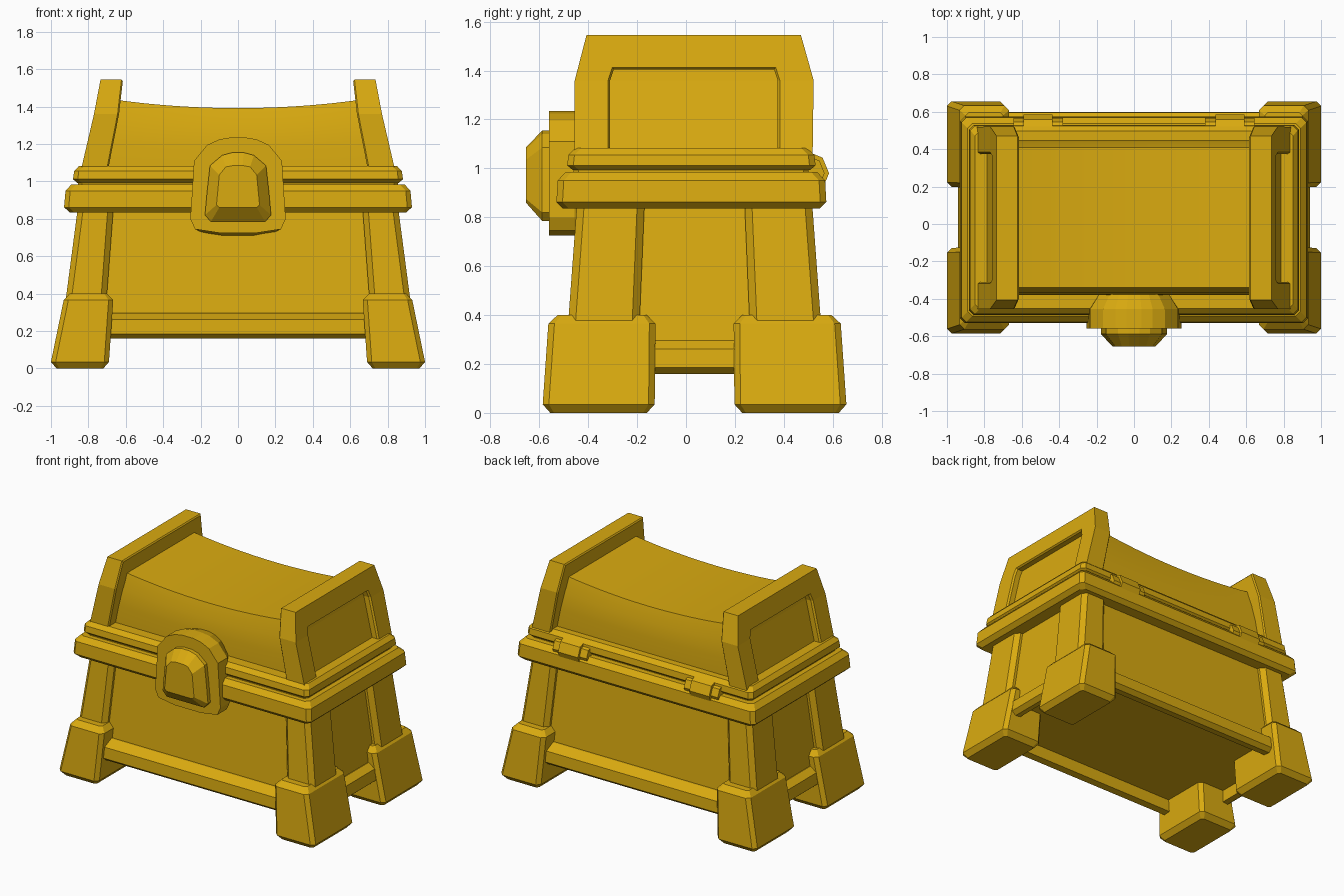
import bpy, bmesh, math

if "Cube" in bpy.data.objects:
    bpy.data.objects.remove(bpy.data.objects["Cube"])

gold = bpy.data.materials.new("gold")
gold.diffuse_color = (0.70, 0.405, 0.005, 1)
gold.use_nodes = True
gold.node_tree.nodes["Principled BSDF"].inputs["Base Color"].default_value = gold.diffuse_color
CY = 0.035  # depth centre of the chest


def loft(name, ringsets, smooth=False, mirror=((1, 1),)):
    """Skin each list of rings; mirror gives (sx, sy) copies about x=0 and y=CY."""
    bm = bmesh.new()
    for rings in ringsets:
        for sx, sy in mirror:
            vs = [[bm.verts.new((sx * x, CY + sy * (y - CY), z)) for x, y, z in r] for r in rings]
            n = len(vs[0])
            for a, b in zip(vs, vs[1:]):
                for i in range(n):
                    j = (i + 1) % n
                    bm.faces.new((a[i], a[j], b[j], b[i]))
            bm.faces.new(vs[0])
            bm.faces.new(vs[-1])
    bmesh.ops.recalc_face_normals(bm, faces=bm.faces)
    me = bpy.data.meshes.new(name)
    bm.to_mesh(me)
    bm.free()
    me.materials.append(gold)
    ob = bpy.data.objects.new(name, me)
    bpy.context.collection.objects.link(ob)
    if smooth:
        bpy.context.view_layer.objects.active = ob
        ob.select_set(True)
        bpy.ops.object.shade_smooth_by_angle(angle=math.radians(30))
        ob.select_set(False)
    return ob


def rect(z, x0, x1, y0, y1, c):
    """Rectangle ring with chamfered corners."""
    return [(x0 + c, y0, z), (x1 - c, y0, z), (x1, y0 + c, z), (x1, y1 - c, z),
            (x1 - c, y1, z), (x0 + c, y1, z), (x0, y1 - c, z), (x0, y0 + c, z)]


def slab(levels, cy, c):
    """Centred stack of rectangles: (z, half width, half depth)."""
    return [rect(z, -hx, hx, cy - hy, cy + hy, c) for z, hx, hy in levels]


four = [(1, 1), (-1, 1), (1, -1), (-1, -1)]
pair = [(1, 1), (-1, 1)]

# Four splayed feet
loft("feet", [[rect(0, .72, .97, CY + .195, CY + .59, .015),
               rect(.035, .69, 1.0, CY + .163, CY + .621, .025),
               rect(.365, .667, .932, CY + .16, CY + .598, .025),
               rect(.4, .70, .90, CY + .195, CY + .56, .015)]], mirror=four)

# Corner legs between feet and rim
loft("corner_legs", [[rect(.3, .708, .93, CY + .228, CY + .522, .03),
                      rect(.87, .665, .855, CY + .204, CY + .48, .03)]], mirror=four)

# Tapered body box and its skirt, hollowed underneath
loft("body", [slab([(.26, .885, .48), (.9, .805, .43)], CY, .01)])
loft("base_skirt", [slab([(.25, .87, .485), (.165, .87, .485), (.16, .91, .535), (.185, .94, .565),
                          (.262, .93, .56), (.297, .885, .49)], CY, .02)])

# Body rim, inner lip and lid rim
loft("body_rim", [slab([(.835, .90, .525), (.862, .93, .552), (.95, .922, .547),
                        (.985, .89, .515)], .022, .025)])
loft("inner_lip", [slab([(.95, .855, .48), (1.02, .855, .48)], .02, .02)])
loft("lid_rim", [slab([(.993, .86, .485), (1.012, .882, .508), (1.055, .876, .503),
                       (1.083, .85, .475)], .022, .025)])


# Lid end plates lean inward with height
def lerp_z(z, table):
    for (z0, a), (z1, b) in zip(table, table[1:]):
        if z <= z1:
            break
    return a + (b - a) * (z - z0) / (z1 - z0)


def x_out(z):
    return lerp_z(z, [(1.06, .84), (1.36, .77), (1.545, .735)])


def x_in(z):
    return lerp_z(z, [(1.06, .695), (1.36, .636), (1.545, .615)])


outer = [(-.455, 1.06), (-.455, 1.36), (-.407, 1.545), (.47, 1.545), (.522, 1.36), (.518, 1.06)]
inner = [(-.31, 1.06), (-.31, 1.36), (-.295, 1.405), (.36, 1.405), (.375, 1.36), (.375, 1.06)]
stations = []
for (py, pz), (qy, qz) in zip(outer, inner):
    ring = []
    for t, side, off in ((0, x_in, .008), (0, x_out, 0), (.94, x_out, 0),
                         (1, x_out, -.012), (1, x_out, -.055), (1, x_in, 0), (.06, x_in, 0)):
        y, z = py + (qy - py) * t, pz + (qz - pz) * t
        ring.append((side(z) + off, y, z))
    stations.append(ring)
loft("lid_end_frames", [stations], mirror=pair)
loft("lid_end_panels", [[[(x_in(z), y0, z), (x_out(z) - .05, y0, z),
                          (x_out(z) - .05, y1, z), (x_in(z), y1, z)]
                         for z, y0, y1 in ((1.06, -.32, .385), (1.36, -.32, .385), (1.41, -.30, .365))]],
     mirror=pair)

# Sagging lid: profile of (depth, height fraction) swept across the width
profile = [(-.38, 0), (-.378, .4), (-.366, .72), (-.34, 1),
           (.41, 1), (.436, .72), (.448, .4), (.45, 0)]
rings = []
for k in range(17):
    s = -1 + k / 8
    top = 1.392 + .045 * s * s
    ring = []
    for y, f in profile:
        z = 1.06 + f * (top - 1.06)
        ring.append((s * (x_in(z) + .03), y, z))
    rings.append(ring)
loft("lid", [rings], smooth=True)


# Lock: plate and raised boss, from half outlines mirrored in x
def outline(half, y, k=1, dz=0):
    pts = [(x * k, z - dz) for x, z in half]
    return [(x, y, z) for x, z in pts] + [(-x, y, z) for x, z in reversed(pts)]


plate = [(.04, 1.235), (.10, 1.225), (.165, 1.195), (.235, 1.11), (.245, .95),
         (.255, .80), (.23, .745), (.10, .725)]
loft("lock_plate", [[outline(plate, -.35, .72, .03), outline(plate, -.455), outline(plate, -.56)]])
boss = [(.03, 1.155), (.085, 1.14), (.15, 1.085), (.165, .95), (.177, .82), (.145, .785)]
face = [(.025, 1.085), (.065, 1.078), (.10, 1.035), (.108, .95), (.115, .875), (.10, .86)]
loft("lock_boss", [[outline(boss, -.54), outline(boss, -.588), outline(face, -.655)]])


# Two hinges on the back
def barrel(x0, x1, r):
    return [[(x, .495 + r * math.cos(math.pi * i / 4), .98 + r * math.sin(math.pi * i / 4))
             for i in range(8)] for x in (x0, x1)]


loft("hinges", [barrel(.435, .59, .09), barrel(.38, .645, .072)], mirror=pair)
